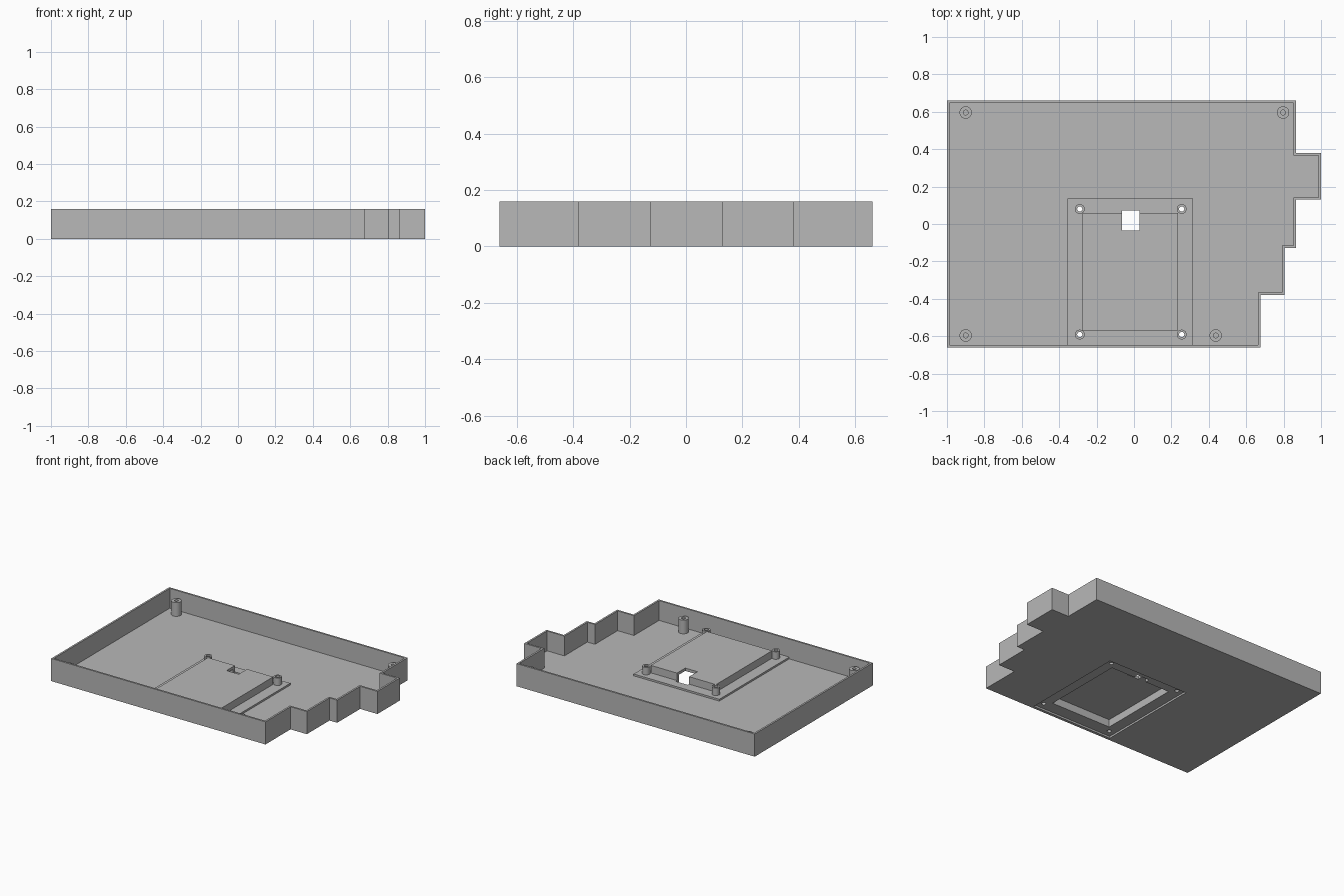
import bpy, bmesh
from mathutils import Vector

if "Cube" in bpy.data.objects:
    bpy.data.objects.remove(bpy.data.objects["Cube"])

WALL, FLOOR, HEIGHT = 0.013, 0.02, 0.16
FRAME_TOP, PLATEAU_TOP, POST_TOP, CORNER_TOP = 0.033, 0.086, 0.086, 0.117

grey = bpy.data.materials.new("grey plastic")
grey.diffuse_color = (0.48, 0.48, 0.48, 1)
grey.use_nodes = True
grey.node_tree.nodes["Principled BSDF"].inputs["Base Color"].default_value = grey.diffuse_color


def prism(name, outline, z0, z1):
    """Closed solid from a counter-clockwise outline."""
    bm = bmesh.new()
    face = bm.faces.new([bm.verts.new((x, y, z0)) for x, y in outline])
    ext = bmesh.ops.extrude_face_region(bm, geom=[face])
    top = [v for v in ext["geom"] if isinstance(v, bmesh.types.BMVert)]
    bmesh.ops.translate(bm, verts=top, vec=(0, 0, z1 - z0))
    bmesh.ops.recalc_face_normals(bm, faces=bm.faces)
    mesh = bpy.data.meshes.new(name)
    bm.to_mesh(mesh)
    bm.free()
    mesh.materials.append(grey)
    ob = bpy.data.objects.new(name, mesh)
    bpy.context.collection.objects.link(ob)
    return ob


def box(name, x0, x1, y0, y1, z0, z1):
    return prism(name, [(x0, y0), (x1, y0), (x1, y1), (x0, y1)], z0, z1)


def cylinder(name, x, y, r, z0, z1):
    bpy.ops.mesh.primitive_cylinder_add(vertices=32, radius=r, depth=z1 - z0,
                                        location=(x, y, (z0 + z1) / 2))
    ob = bpy.context.object
    ob.name = name
    ob.data.materials.append(grey)
    return ob


def inset(points, d):
    """Inward offset of a right-angled counter-clockwise outline."""
    out = []
    for i, p in enumerate(points):
        a = (Vector(p) - Vector(points[i - 1])).normalized()
        b = (Vector(points[(i + 1) % len(points)]) - Vector(p)).normalized()
        out.append((p[0] - d * (a.y + b.y), p[1] + d * (a.x + b.x)))
    return out


def combine(body, tool, operation):
    mod = body.modifiers.new(operation, 'BOOLEAN')
    mod.object, mod.operation, mod.solver = tool, operation, 'EXACT'
    bpy.context.view_layer.objects.active = body
    bpy.ops.object.modifier_apply(modifier=mod.name)
    bpy.data.objects.remove(tool)


# Open tray with a stepped right side
outline = [(-1, -0.66), (0.677, -0.66), (0.677, -0.38), (0.805, -0.38),
           (0.805, -0.127), (0.865, -0.127), (0.865, 0.13), (1, 0.13),
           (1, 0.38), (0.865, 0.38), (0.865, 0.66), (-1, 0.66)]
tray = prism("tray", outline, 0, HEIGHT)
combine(tray, prism("tray_cavity", inset(outline, WALL), FLOOR, HEIGHT + 0.1), 'DIFFERENCE')

# Low frame and raised platform on the floor
combine(tray, box("frame", -0.355, 0.315, -0.655, 0.135, 0.005, FRAME_TOP), 'UNION')
combine(tray, box("platform", -0.275, 0.235, -0.57, 0.058, 0.008, PLATEAU_TOP), 'UNION')

# Standoffs around the platform and tall posts near the corners
standoffs = [(x, y) for x in (-0.29, 0.255) for y in (-0.591, 0.08)]
posts = [(-0.9, 0.596), (0.797, 0.596), (-0.9, -0.596), (0.437, -0.596)]
for x, y in standoffs:
    combine(tray, cylinder("standoff", x, y, 0.026, 0.024, POST_TOP), 'UNION')
for x, y in posts:
    combine(tray, cylinder("corner_post", x, y, 0.033, 0.01, CORNER_TOP), 'UNION')

# Stepped pocket underneath
combine(tray, box("frame_pocket", -0.335, 0.295, -0.64, 0.115, -0.1, 0.013), 'DIFFERENCE')
combine(tray, box("platform_pocket", -0.255, 0.215, -0.55, 0.038, -0.1, 0.066), 'DIFFERENCE')

# Cable opening and screw holes
combine(tray, box("cable_opening", -0.065, 0.03, -0.035, 0.072, -0.1, 0.3), 'DIFFERENCE')
for x, y in standoffs:
    combine(tray, cylinder("screw_hole", x, y, 0.014, -0.1, 0.3), 'DIFFERENCE')
for x, y in posts:
    combine(tray, cylinder("post_hole", x, y, 0.013, 0.03, 0.3), 'DIFFERENCE')

# Round walls smooth, edges sharp
bpy.ops.object.select_all(action='DESELECT')
tray.select_set(True)
bpy.context.view_layer.objects.active = tray
bpy.ops.object.shade_smooth_by_angle()
